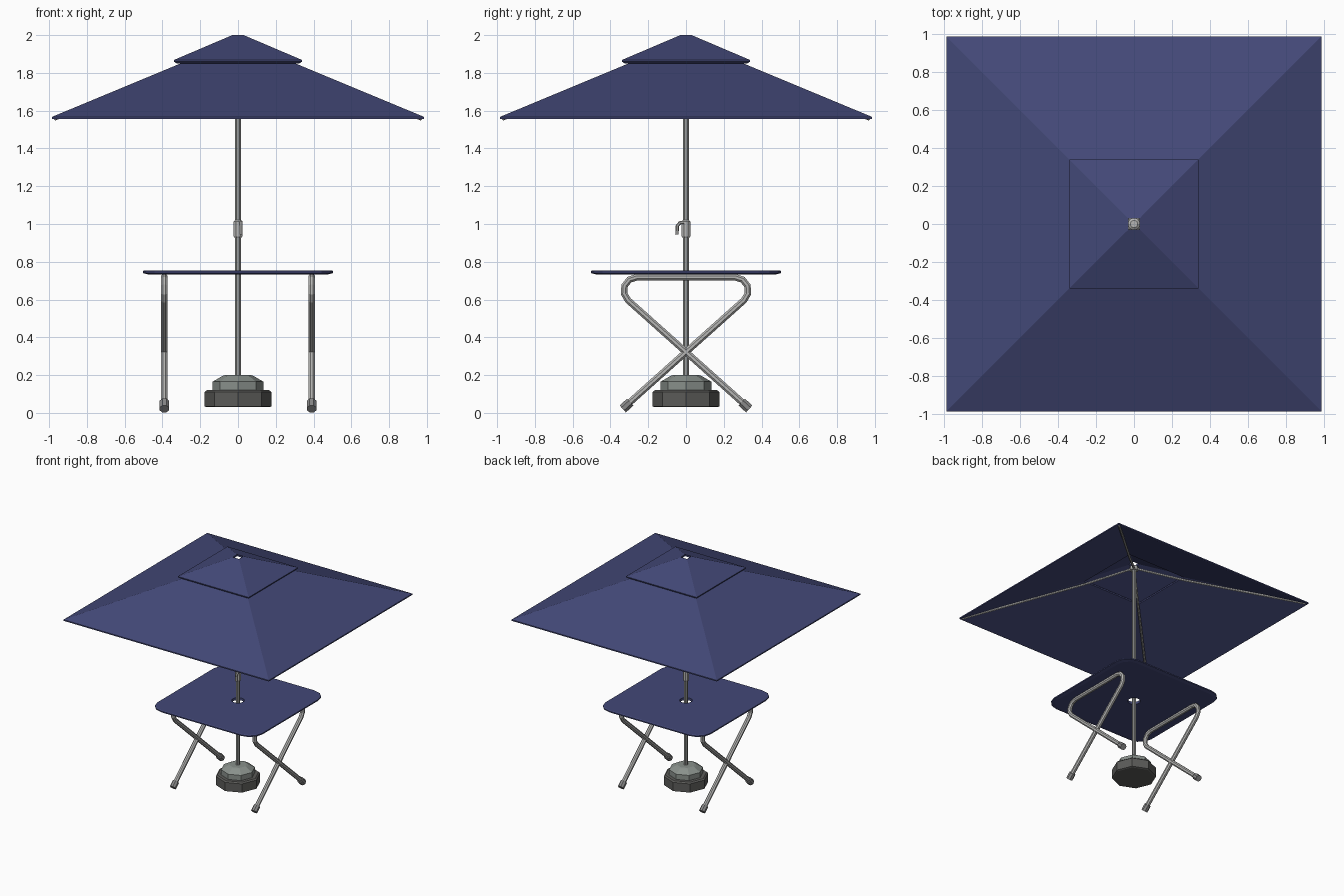
import bpy, bmesh, math
from mathutils import Vector

if "Cube" in bpy.data.objects:
    bpy.data.objects.remove(bpy.data.objects["Cube"])


def mat(name, r, g, b):
    m = bpy.data.materials.new(name)
    m.diffuse_color = (r, g, b, 1)
    m.use_nodes = True
    m.node_tree.nodes["Principled BSDF"].inputs["Base Color"].default_value = m.diffuse_color
    return m


NAVY = mat("navy fabric", 0.056, 0.065, 0.185)
METAL = mat("pale metal", 0.47, 0.47, 0.46)
POLE = mat("pole grey", 0.33, 0.34, 0.33)
DARK = mat("dark base grey", 0.105, 0.105, 0.1)
STONE = mat("base top grey", 0.25, 0.28, 0.26)
FOOT = mat("foot cap grey", 0.25, 0.25, 0.25)


def loft(name, rings, material, closed=False):
    """Skin a list of equal-length rings; cap the ends unless closed."""
    bm = bmesh.new()
    loops = [[bm.verts.new(p) for p in ring] for ring in rings]
    n = len(loops[0])
    pairs = list(zip(loops, loops[1:])) + ([(loops[-1], loops[0])] if closed else [])
    for a, b in pairs:
        for i in range(n):
            j = (i + 1) % n
            bm.faces.new((a[i], a[j], b[j], b[i]))
    if not closed:
        bm.faces.new(loops[0][::-1])
        bm.faces.new(loops[-1])
    bmesh.ops.recalc_face_normals(bm, faces=bm.faces)
    me = bpy.data.meshes.new(name)
    bm.to_mesh(me)
    bm.free()
    me.materials.append(material)
    ob = bpy.data.objects.new(name, me)
    bpy.context.collection.objects.link(ob)
    return ob


def lathe(name, profile, n, material, turn=0.0, closed=False):
    rings = [[(r * math.cos(turn + math.tau * i / n), r * math.sin(turn + math.tau * i / n), z)
              for i in range(n)] for r, z in profile]
    return loft(name, rings, material, closed)


def pyramid(name, profile, material):
    """Square lathe whose profile holds half widths."""
    return lathe(name, [(r * math.sqrt(2), z) for r, z in profile], 4, material, math.pi / 4, True)


def tube(name, path, radius, material, side, n=8):
    """Sweep a circle along a planar path; side is the normal of that plane."""
    pts = [Vector(p) for p in path]
    side = Vector(side).normalized()
    rings = []
    for k, p in enumerate(pts):
        d1 = (p - pts[k - 1]).normalized() if k else (pts[1] - p).normalized()
        d2 = (pts[k + 1] - p).normalized() if k < len(pts) - 1 else d1
        up = side.cross((d1 + d2).normalized())
        rings.append([p + radius * (side * math.cos(a) + up * math.sin(a))
                      for a in (math.tau * (i + 0.5) / n for i in range(n))])
    return loft(name, rings, material)


# Canopy: large square roof with a vent, and a smaller cap above it
pyramid("canopy", [(0.28, 1.860), (0.985, 1.567), (0.985, 1.557), (0.975, 1.555), (0.28, 1.848)], NAVY)
pyramid("vent_cap", [(0.03, 2.0), (0.34, 1.868), (0.34, 1.86), (0.325, 1.85), (0.03, 1.985)], NAVY)

# Ribs along the diagonals, joined at a hub
for i in range(4):
    a = math.pi / 4 + i * math.pi / 2
    c, s = math.cos(a), math.sin(a)
    tube("canopy_rib", [(r * c, r * s, z) for r, z in ((0.02, 1.945), (0.4, 1.822), (1.37, 1.558))],
         0.010, METAL, (-s, c, 0), 6)
lathe("rib_hub", [(0.034, 1.93), (0.034, 1.962), (0.02, 1.972)], 8, METAL)

# Pole with crank housing and hooked handle
lathe("pole", [(0.018, 0.19), (0.018, 1.95)], 8, POLE, math.pi / 8)
lathe("crank_housing", [(0.018, 0.925), (0.025, 0.935), (0.025, 1.012), (0.018, 1.02)], 8, METAL, math.pi / 8)
tube("crank_handle", [(0.017, -0.01, 1.01), (0.017, -0.033, 1.006), (0.017, -0.046, 0.99), (0.017, -0.048, 0.945)],
     0.009, METAL, (1, 0, 0), 6)

# Octagonal stepped base
lathe("base_lower", [(0.165, 0.03), (0.177, 0.035), (0.177, 0.11), (0.165, 0.12)], 8, DARK)
lathe("base_upper", [(0.135, 0.118), (0.135, 0.165), (0.085, 0.194), (0.07, 0.2)], 8, STONE)


# Table top: rounded square with a round pole hole
def rounded_square(half, radius, z):
    out = []
    for k in range(4):
        m = math.radians(45 + 90 * k)
        c = (half - radius) * math.sqrt(2)
        for j in range(4):
            a = math.radians(90 * k + 30 * j)
            out.append((c * math.cos(m) + radius * math.cos(a), c * math.sin(m) + radius * math.sin(a), z))
    return out


def hole(z, r=0.05):
    return [(r * math.cos(a), r * math.sin(a), z) for a in (math.tau * (i + 0.5) / 16 for i in range(16))]


loft("table_top", [hole(0.755), rounded_square(0.495, 0.115, 0.755), rounded_square(0.503, 0.12, 0.75),
                   rounded_square(0.503, 0.12, 0.74), rounded_square(0.475, 0.1, 0.733), hole(0.733)],
     NAVY, True)

# Crossed legs: one bent tube per side, with foot caps
bend = [(-0.26 + 0.07 * math.cos(math.radians(a)), 0.648 + 0.07 * math.sin(math.radians(a)))
        for a in (228, 193.5, 159, 124.5, 90)]
half = [(0.31, 0.045)] + bend
path = half + [(-y, z) for y, z in reversed(half)]
for x in (-0.39, 0.39):
    tube("table_leg", [(x, y, z) for y, z in path], 0.019, METAL, (1, 0, 0))
    for s in (-1, 1):
        tube("foot_cap", [(x, s * 0.295, 0.057), (x, s * 0.335, 0.021)], 0.027, FOOT, (1, 0, 0))
